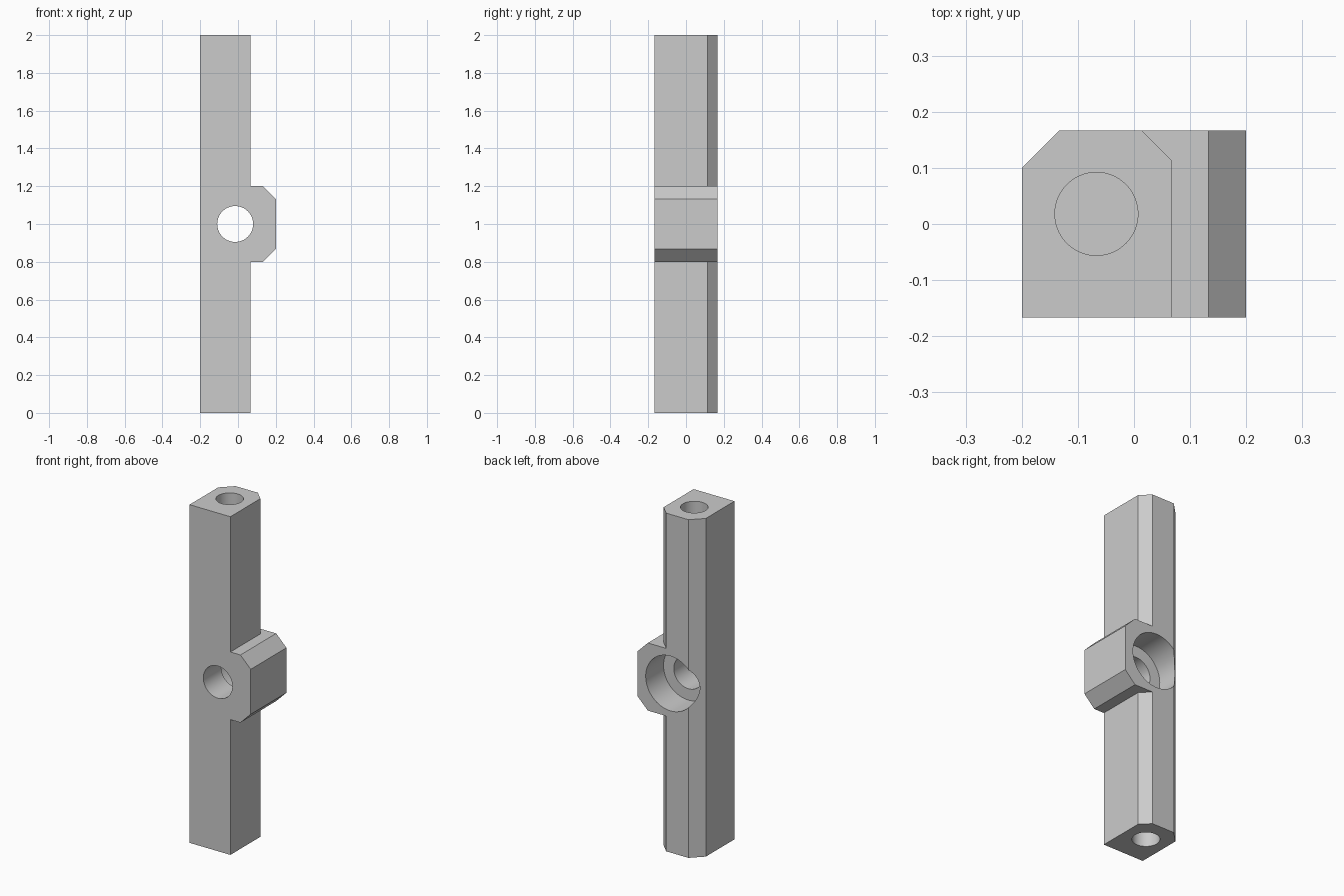
import bpy
import bmesh
import math
from mathutils import Matrix, Vector

if "Cube" in bpy.data.objects:
    bpy.data.objects.remove(bpy.data.objects["Cube"], do_unlink=True)

WEST, EAST, TIP = -0.2, 0.067, 0.2      # post sides and lug tip
FRONT, BACK = -0.167, 0.167
LOW, HIGH, TOP = 0.8, 1.2, 2.0          # lug bottom, lug top, post top
CUT = 0.067                             # bevel size

grey = bpy.data.materials.new("Metal grey")
grey.use_nodes = True
grey.diffuse_color = (0.6, 0.6, 0.6, 1)
grey.node_tree.nodes["Principled BSDF"].inputs["Base Color"].default_value = (0.6, 0.6, 0.6, 1)


def make_object(name, bm):
    bmesh.ops.recalc_face_normals(bm, faces=bm.faces)
    mesh = bpy.data.meshes.new(name)
    bm.to_mesh(mesh)
    bm.free()
    mesh.materials.append(grey)
    obj = bpy.data.objects.new(name, mesh)
    bpy.context.collection.objects.link(obj)
    return obj


def prism(name, points, sweep):
    bm = bmesh.new()
    face = bm.faces.new([bm.verts.new(p) for p in points])
    out = bmesh.ops.extrude_face_region(bm, geom=[face])
    verts = [g for g in out["geom"] if isinstance(g, bmesh.types.BMVert)]
    bmesh.ops.translate(bm, vec=sweep, verts=verts)
    # Extruding may drop the starting cap, so close it again
    bmesh.ops.holes_fill(bm, edges=[e for e in bm.edges if e.is_boundary])
    return make_object(name, bm)


def drill(name, start, end, radius):
    a, b = Vector(start), Vector(end)
    axis = b - a
    turn = axis.to_track_quat("Z", "Y").to_matrix().to_4x4()
    bm = bmesh.new()
    bmesh.ops.create_cone(bm, cap_ends=True, segments=64, radius1=radius, radius2=radius,
                          depth=axis.length, matrix=Matrix.Translation((a + b) / 2) @ turn)
    return make_object(name, bm)


def subtract(body, cutter):
    cutter.hide_render = True
    mod = body.modifiers.new(cutter.name, "BOOLEAN")
    mod.operation = "DIFFERENCE"
    mod.solver = "EXACT"
    mod.object = cutter
    bpy.context.view_layer.objects.active = body
    bpy.ops.object.modifier_apply(modifier=mod.name)
    bpy.data.objects.remove(cutter, do_unlink=True)


# Post with bevelled side lug, as one front outline swept to the back
outline = [(WEST, 0), (EAST, 0), (EAST, LOW), (TIP - CUT, LOW), (TIP, LOW + CUT),
           (TIP, HIGH - CUT), (TIP - CUT, HIGH), (EAST, HIGH), (EAST, TOP), (WEST, TOP)]
body = prism("post_with_lug", [(x, FRONT, z) for x, z in outline], (0, BACK - FRONT, 0))


# Bevels on the back vertical corners; the lug interrupts the one on its side
def corner_cut(name, x, side, size, z0, z1):
    over = 0.03
    tri = [(x - side * (size + over), BACK + over),
           (x + side * over, BACK - size - over),
           (x + side * over, BACK + over)]
    subtract(body, prism(name, [(px, py, z0) for px, py in tri], (0, 0, z1 - z0)))


corner_cut("outer_bevel", WEST, -1, CUT, -0.1, TOP + 0.1)
corner_cut("upper_bevel", EAST, 1, 0.054, HIGH, TOP + 0.1)
corner_cut("lower_bevel", EAST, 1, 0.054, -0.1, LOW)

# Cross hole with a wide counterbore from the back
hx, hz = -0.015, 1.0
subtract(body, drill("cross_hole", (hx, FRONT - 0.1, hz), (hx, BACK + 0.1, hz), 0.095))
subtract(body, drill("counterbore", (hx, 0, hz), (hx, BACK + 0.1, hz), 0.162))

# Blind holes in both ends
ex, ey, depth = -0.067, 0.018, 0.4
subtract(body, drill("top_hole", (ex, ey, TOP - depth), (ex, ey, TOP + 0.1), 0.074))
subtract(body, drill("bottom_hole", (ex, ey, -0.1), (ex, ey, depth), 0.074))

# Smooth bores, sharp edges
bpy.ops.object.select_all(action="DESELECT")
body.select_set(True)
bpy.context.view_layer.objects.active = body
bpy.ops.object.shade_smooth_by_angle(angle=math.radians(30))
